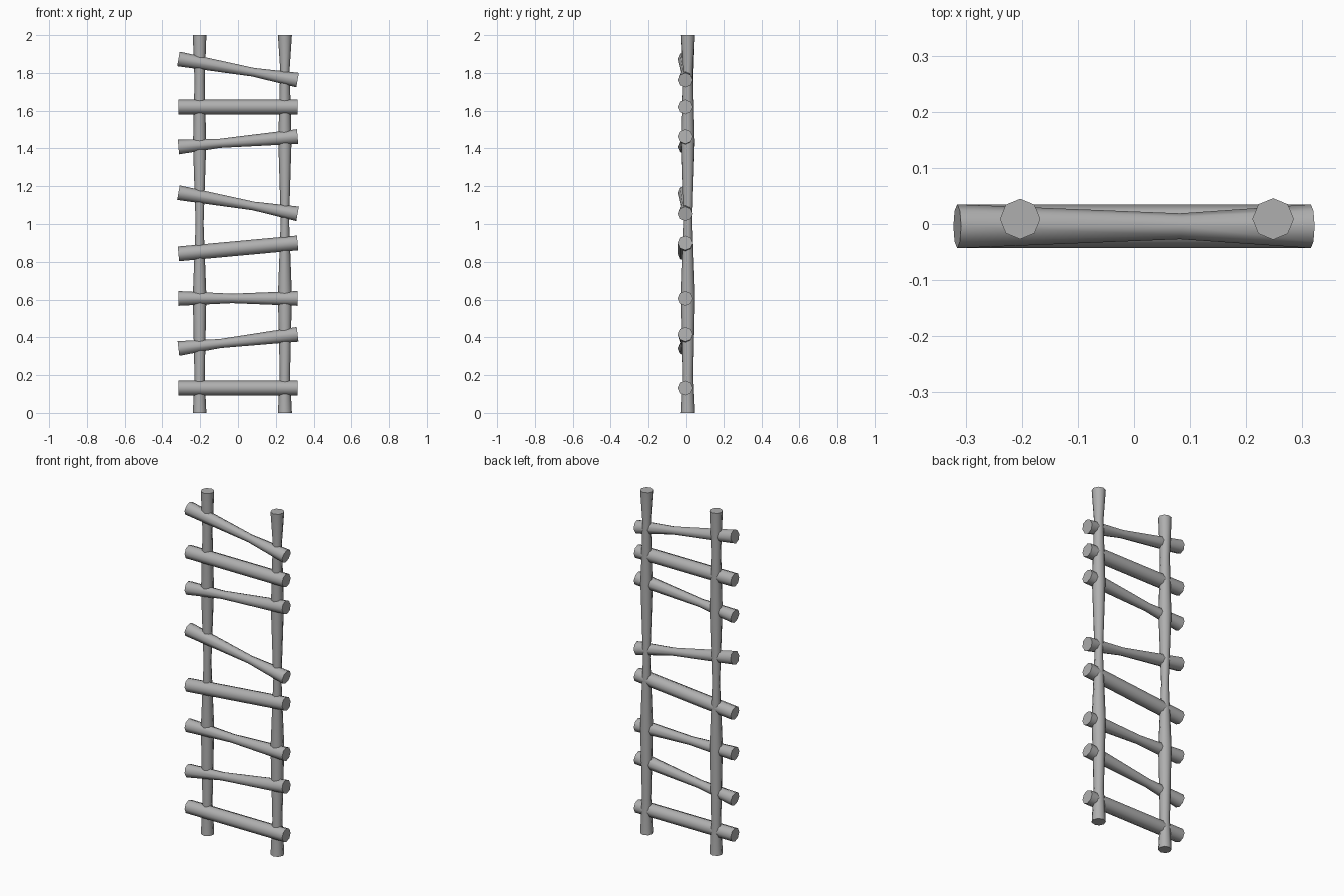
import bpy, bmesh, math
from mathutils import Vector

if "Cube" in bpy.data.objects:
    bpy.data.objects.remove(bpy.data.objects["Cube"])

SIDES = 8

# Dark grey for the whole ladder
grey = bpy.data.materials.new("dark_grey")
grey.diffuse_color = (.43, .43, .43, 1)
grey.use_nodes = True
grey.node_tree.nodes["Principled BSDF"].inputs["Base Color"].default_value = grey.diffuse_color


def pole(name, start, end, profile):
    """Eight-sided log from start to end; profile = (fraction along, radius)."""
    start, end = Vector(start), Vector(end)
    axis = (end - start).normalized()
    u = Vector((0, 1, 0))
    v = axis.cross(u)
    bm = bmesh.new()
    rings = []
    for t, r in profile:
        c = start.lerp(end, t)
        rings.append([bm.verts.new(c + r * (math.cos(a) * u + math.sin(a) * v))
                      for a in (2 * math.pi * i / SIDES for i in range(SIDES))])
    for a, b in zip(rings, rings[1:]):
        for i in range(SIDES):
            j = (i + 1) % SIDES
            bm.faces.new((a[i], a[j], b[j], b[i]))
    bm.faces.new(rings[0])
    bm.faces.new(rings[-1])
    bmesh.ops.recalc_face_normals(bm, faces=bm.faces)
    mesh = bpy.data.meshes.new(name)
    bm.to_mesh(mesh)
    bm.free()
    mesh.materials.append(grey)
    obj = bpy.data.objects.new(name, mesh)
    bpy.context.collection.objects.link(obj)
    bpy.ops.object.select_all(action='DESELECT')
    obj.select_set(True)
    bpy.context.view_layer.objects.active = obj
    bpy.ops.object.shade_smooth_by_angle(angle=math.radians(50))
    return obj


# Upright rails with uneven hewn thickness
left_profile = [(0, .036), (.09, .027), (.31, .036), (.5, .021),
                (.71, .035), (.88, .027), (1, .036)]
right_profile = [(0, .037), (.1, .027), (.31, .037), (.51, .022),
                 (.72, .035), (.91, .025), (1, .037)]
pole("left_rail", (-.203, .009, 0), (-.203, .009, 2), left_profile)
pole("right_rail", (.248, .009, 0), (.248, .009, 2), right_profile)

# Rungs: left height, right height, waist position (None = straight), waist radius
rungs = [
    (.132, .132, None, 0),
    (.341, .416, .35, .024),
    (.606, .606, .45, .025),
    (.842, .9, None, 0),
    (1.166, 1.054, .63, .023),
    (1.408, 1.463, .35, .024),
    (1.62, 1.62, None, 0),
    (1.874, 1.762, .63, .023),
]
for n, (zl, zr, waist, r) in enumerate(rungs, 1):
    ends = [(0, .039), (1, .039)]
    if waist:
        ends.insert(1, (waist, r))
    pole(f"rung_{n}", (-.315, -.004, zl), (.315, -.004, zr), ends)
